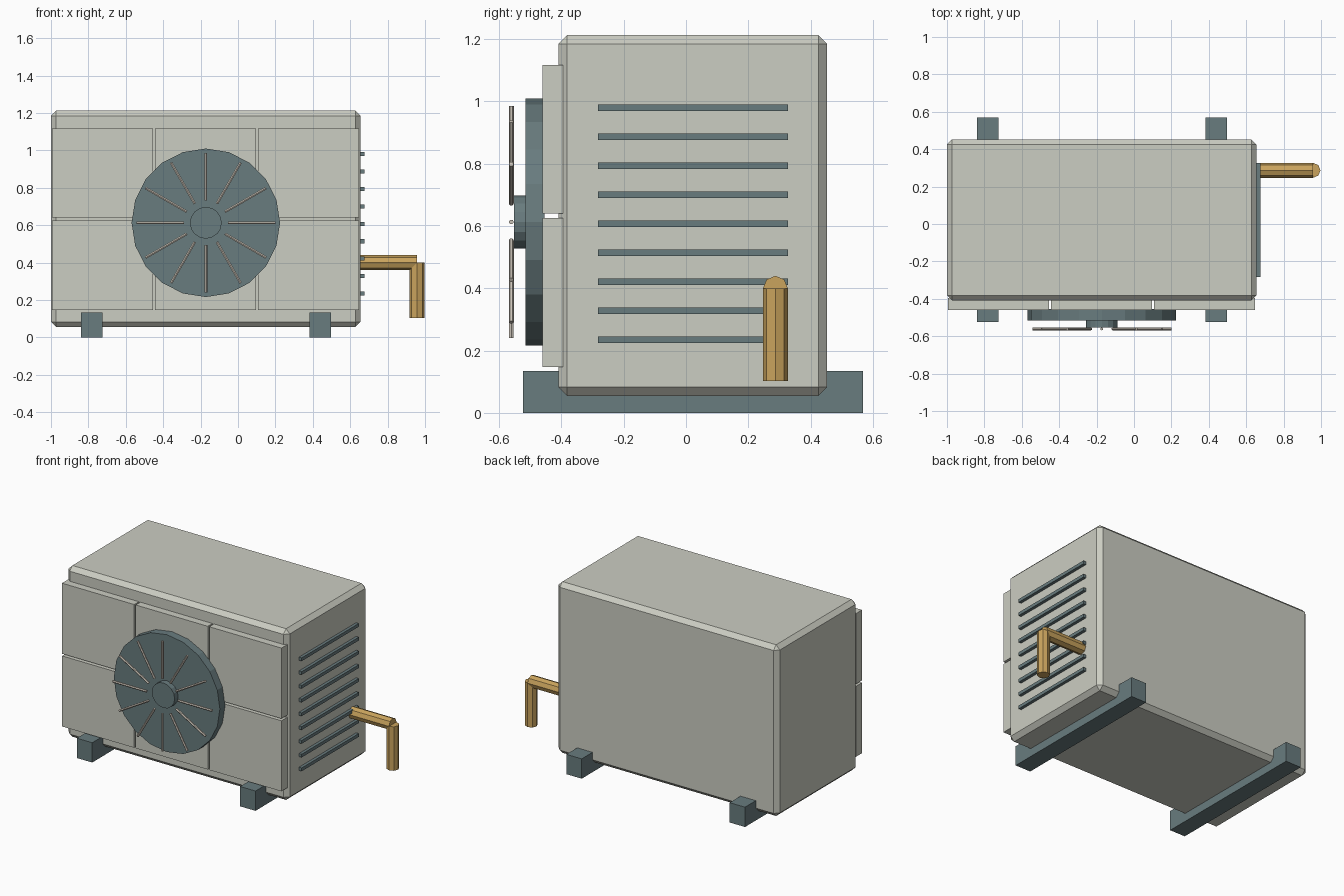
import bpy, math
from mathutils import Matrix, Vector

cube = bpy.data.objects.get("Cube")
if cube:
    bpy.data.objects.remove(cube, do_unlink=True)


def material(name, rgb):
    m = bpy.data.materials.new(name)
    m.use_nodes = True
    m.diffuse_color = (*rgb, 1)
    m.node_tree.nodes["Principled BSDF"].inputs["Base Color"].default_value = (*rgb, 1)
    return m


CASING = material("casing grey", (0.60, 0.61, 0.54))
SLATE = material("slate grey", (0.14, 0.20, 0.21))
BRASS = material("brass", (0.59, 0.37, 0.11))
WIRE = material("pale wire", (0.60, 0.55, 0.48))


def finish(obj, name, mat):
    obj.name = name
    obj.data.name = name
    obj.data.materials.append(mat)
    return obj


def box(name, mat, x, y, z):
    """Box between (low, high) limits on each axis."""
    bpy.ops.mesh.primitive_cube_add(size=1)
    obj = bpy.context.object
    size = [b - a for a, b in (x, y, z)]
    centre = [(a + b) / 2 for a, b in (x, y, z)]
    obj.data.transform(Matrix.Translation(centre) @ Matrix.Diagonal((*size, 1)))
    return finish(obj, name, mat)


def rod(name, mat, start, end, radius, sides):
    """Flat-sided cylinder between two points."""
    start, end = Vector(start), Vector(end)
    axis = end - start
    bpy.ops.mesh.primitive_cylinder_add(vertices=sides, radius=radius, depth=axis.length)
    obj = bpy.context.object
    turn = Vector((0, 0, 1)).rotation_difference(axis).to_matrix().to_4x4()
    obj.data.transform(Matrix.Translation((start + end) / 2) @ turn)
    return finish(obj, name, mat)


# Chamfered casing
casing = box("casing", CASING, (-1, 0.655), (-0.41, 0.453), (0.055, 1.213))
bevel = casing.modifiers.new("chamfer", "BEVEL")
bevel.width = 0.028
bevel.segments = 1

# Front panels in a three by two grid
for col in range(3):
    for row in range(2):
        x, z = -0.995 + col * 0.551, 0.148 + row * 0.492
        box(f"front_panel_{col}_{row}", CASING, (x, x + 0.54), (-0.46, -0.395), (z, z + 0.477))

# Fan disc, hub and radial guard wires
FX, FZ = -0.172, 0.613
rod("fan_disc", SLATE, (FX, -0.455, FZ), (FX, -0.515, FZ), 0.397, 20)
rod("fan_hub", SLATE, (FX, -0.51, FZ), (FX, -0.553, FZ), 0.085, 16)
for i in range(12):
    a = math.tau * i / 12
    inner, outer = [(FX + r * math.cos(a), -0.561, FZ + r * math.sin(a)) for r in (0.118, 0.372)]
    rod(f"guard_wire_{i}", WIRE, inner, outer, 0.008, 6)

# Side louvres
for i in range(9):
    z = 0.235 + i * 0.0931
    box(f"side_louvre_{i}", SLATE, (0.64, 0.675), (-0.283, 0.327), (z - 0.011, z + 0.011))

# Elbowed pipe
rod("pipe_outlet", BRASS, (0.62, 0.287, 0.4), (0.957, 0.287, 0.4), 0.04, 8)
rod("pipe_drop", BRASS, (0.957, 0.287, 0.103), (0.957, 0.287, 0.4), 0.04, 8)

# Support rails
for side, x in (("right", -0.84), ("left", 0.382)):
    box(f"{side}_rail", SLATE, (x, x + 0.115), (-0.523, 0.569), (0, 0.134))
